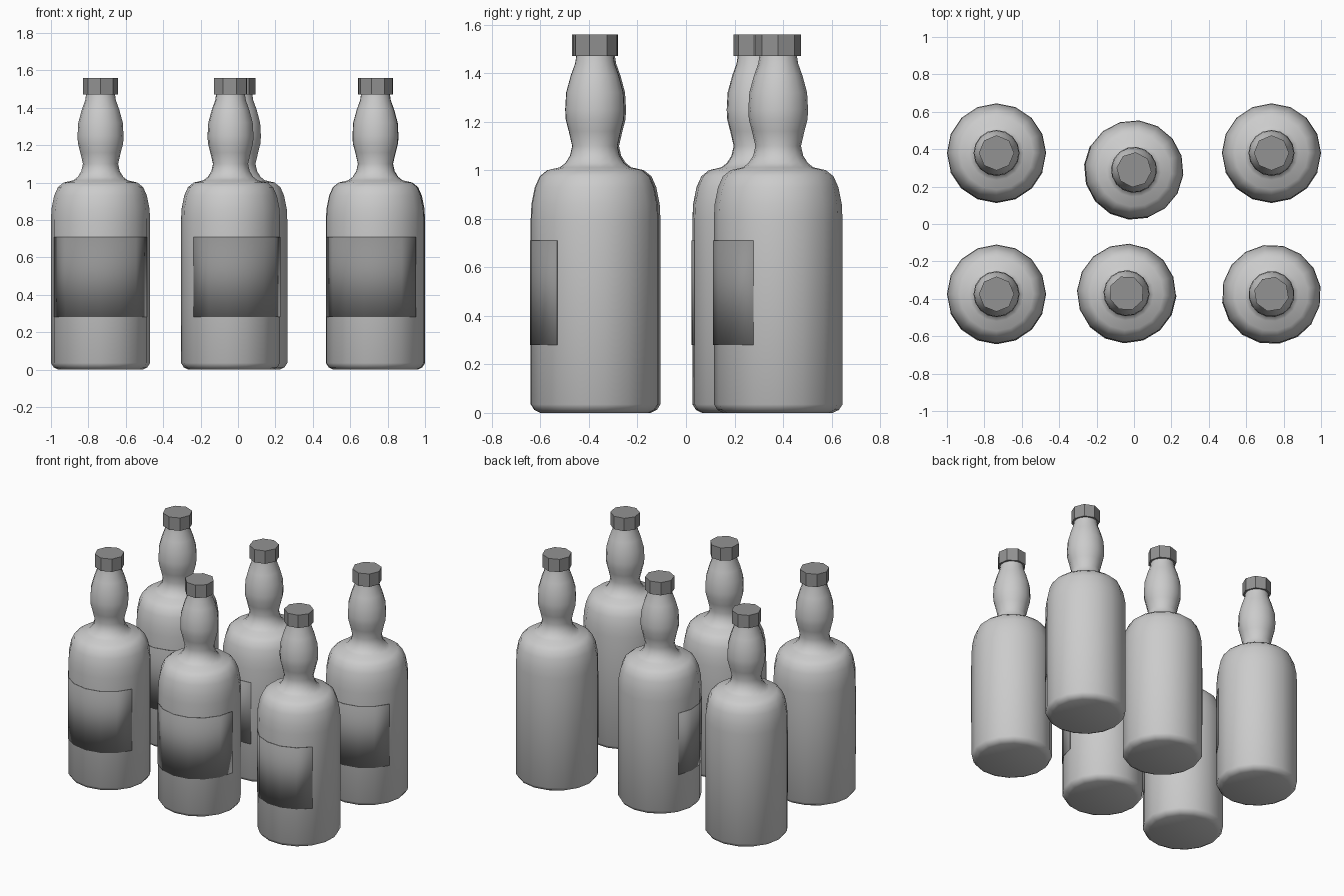
import bpy
import bmesh
from math import sin, cos, radians

cube = bpy.data.objects.get("Cube")
if cube:
    bpy.data.objects.remove(cube, do_unlink=True)


def material(name, grey):
    mat = bpy.data.materials.new(name)
    mat.use_nodes = True
    colour = (grey, grey, grey, 1)
    mat.diffuse_color = colour
    mat.node_tree.nodes["Principled BSDF"].inputs["Base Color"].default_value = colour
    return mat


GLASS = material("light grey glass", 0.6)
TRIM = material("dark grey trim", 0.29)


def turned(name, profile, sides, mat, spot, turn, start=0, span=None, smooth=True):
    """Spin (radius, height) points around z; angle 0 faces the front."""
    bm = bmesh.new()
    closed = span is None
    count = sides if closed else span + 1
    rings = []
    for r, z in profile:
        ring = []
        for i in range(count):
            a = radians(360 / sides * (i + start))
            ring.append(bm.verts.new((r * sin(a), -r * cos(a), z)))
        rings.append(ring)
    for low, high in zip(rings, rings[1:]):
        for i in range(count if closed else span):
            j = (i + 1) % count
            bm.faces.new((low[i], low[j], high[j], high[i]))
    if closed:
        bm.faces.new(rings[0][::-1])
        bm.faces.new(rings[-1])
    mesh = bpy.data.meshes.new(name)
    bm.to_mesh(mesh)
    bm.free()
    mesh.materials.append(mat)
    obj = bpy.data.objects.new(name, mesh)
    obj.location = (spot[0], spot[1], 0)
    obj.rotation_euler.z = radians(turn)
    bpy.context.collection.objects.link(obj)
    if smooth:
        bpy.ops.object.select_all(action='DESELECT')
        obj.select_set(True)
        bpy.context.view_layer.objects.active = obj
        bpy.ops.object.shade_smooth_by_angle(angle=radians(40))
    return obj


# Base, straight wall, rounded shoulder, then bulged neck
BOTTLE = [(0.225, 0), (0.25, 0.012), (0.265, 0.035), (0.265, 0.8),
          (0.262, 0.86), (0.248, 0.93), (0.228, 0.975), (0.197, 1.0),
          (0.145, 1.012), (0.122, 1.03), (0.103, 1.06), (0.094, 1.1),
          (0.108, 1.16), (0.121, 1.21), (0.123, 1.25), (0.119, 1.32),
          (0.1, 1.39), (0.082, 1.44), (0.076, 1.48)]
CAP = [(0.094, 1.47), (0.094, 1.56)]
LABEL = [(0.268, 0.28), (0.268, 0.71)]

# Spot and turn of each bottle
PLACES = {
    "front_right": (-0.735, -0.375, 0),
    "front_middle": (-0.04, -0.37, 19.5),
    "front_left": (0.735, -0.375, -13.5),
    "back_right": (-0.735, 0.38, 0),
    "back_middle": (0, 0.29, -51),
    "back_left": (0.735, 0.38, 0),
}

for place, (x, y, turn) in PLACES.items():
    turned(place + "_bottle", BOTTLE, 16, GLASS, (x, y), turn)
    turned(place + "_cap", CAP, 8, TRIM, (x, y), turn, smooth=False)
    # The label wraps six of the sixteen sides
    label = turned(place + "_label", LABEL, 16, TRIM, (x, y), turn, start=-3, span=6)
    thick = label.modifiers.new("thickness", 'SOLIDIFY')
    thick.thickness = 0.003
    thick.offset = -1
